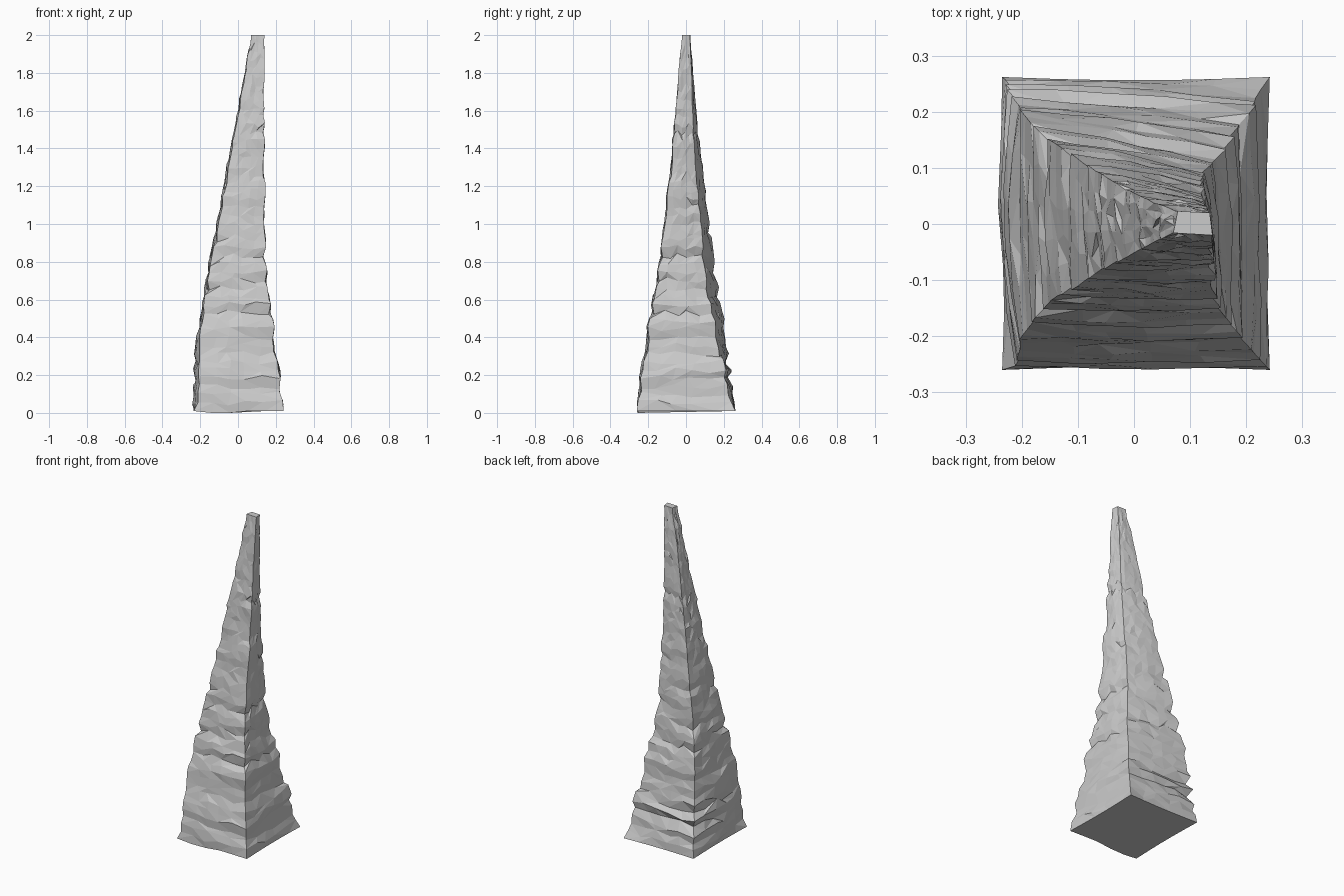
import bpy, bmesh, math, random
from mathutils import Vector

random.seed(7)
cube = bpy.data.objects.get("Cube")
if cube:
    bpy.data.objects.remove(cube)

# Stone material
stone = bpy.data.materials.new("light_grey_stone")
stone.use_nodes = True
colour = (0.6, 0.6, 0.6, 1.0)
stone.diffuse_color = colour
bsdf = next(n for n in stone.node_tree.nodes if n.type == 'BSDF_PRINCIPLED')
bsdf.inputs["Base Color"].default_value = colour
bsdf.inputs["Roughness"].default_value = 0.9

# Cross-sections: height, then front-left, front-right, back-right, back-left corners
# (named by the sides of the front elevation)
SECTIONS = [
    (0.01, (-.235, -.260), (.242, -.260), (.242, .262), (-.235, .262)),
    (0.06, (-.212, -.256), (.236, -.254), (.238, .252), (-.228, .256)),
    (0.20, (-.212, -.245), (.225, -.242), (.222, .218), (-.228, .243)),
    (0.40, (-.204, -.206), (.202, -.213), (.192, .176), (-.214, .219)),
    (0.60, (-.179, -.170), (.170, -.174), (.166, .132), (-.189, .184)),
    (0.80, (-.147, -.135), (.151, -.143), (.128, .097), (-.155, .153)),
    (1.00, (-.104, -.114), (.145, -.118), (.122, .081), (-.114, .127)),
    (1.20, (-.073, -.092), (.146, -.093), (.126, .062), (-.079, .103)),
    (1.40, (-.037, -.072), (.144, -.073), (.126, .046), (-.039, .077)),
    (1.60, (.001, -.052), (.142, -.057), (.127, .036), (-.002, .057)),
    (1.80, (.035, -.033), (.140, -.041), (.131, .031), (.033, .040)),
    (2.00, (.070, -.016), (.140, -.020), (.135, .020), (.078, .023)),
]
LEVELS, SEGS = 46, 5


def corners_at(z):
    """Interpolate the four corners at a height."""
    for low, high in zip(SECTIONS, SECTIONS[1:]):
        if z <= high[0] + 1e-6:
            t = (z - low[0]) / (high[0] - low[0])
            return [Vector(a).lerp(Vector(b), t) for a, b in zip(low[1:], high[1:])]


def ring_points(level):
    """One roughly hewn loop, with chipped corners and gently bulging sides."""
    z = 0.01 + 1.99 * level / LEVELS
    ends = level in (0, LEVELS)
    corners = corners_at(z)
    centre = sum(corners, Vector((0, 0))) / 4
    if not ends:
        corners = [c.lerp(centre, 0.13 * random.random() ** 2) for c in corners]
    points = []
    for side in range(4):
        a, b = corners[side], corners[(side + 1) % 4]
        along = (b - a).normalized()
        outward = Vector((along.y, -along.x))
        for i in range(SEGS):
            t = i / SEGS
            if i and not ends:
                t += random.uniform(-0.25, 0.25) / SEGS
            p = a.lerp(b, t)
            bulge = math.sin(math.pi * t)
            swell = 0.02 if side == 3 and z < 0.4 else 0.006
            if level == 0:
                swell = -0.006
            if level < LEVELS:
                p += outward * (bulge * swell * min(1, (2 - z) * 1.2))
            h = z
            if not ends:
                if i:
                    p += outward * random.uniform(-0.003, 0.003)
                h += random.uniform(-0.016, 0.016)
            elif level == 0 and side == 0 and 0 < i < 3:
                h = 0.0     # worn lip below the front edge
            points.append((p.x, p.y, h))
    return points


# Spire: stacked loops bridged into facets, capped at both ends
bm = bmesh.new()
rings = [[bm.verts.new(p) for p in ring_points(k)] for k in range(LEVELS + 1)]
count = 4 * SEGS
for low, high in zip(rings, rings[1:]):
    for i in range(count):
        j = (i + 1) % count
        quad = [low[i], low[j], high[j], high[i]]
        if random.random() < 0.5:
            bm.faces.new(quad[:3])
            bm.faces.new((quad[0], quad[2], quad[3]))
        else:
            bm.faces.new((quad[0], quad[1], quad[3]))
            bm.faces.new(quad[1:])
bm.faces.new(rings[-1])
bm.faces.new(list(reversed(rings[0])))
bmesh.ops.recalc_face_normals(bm, faces=bm.faces[:])

mesh = bpy.data.meshes.new("stone_spire")
bm.to_mesh(mesh)
bm.free()
mesh.materials.append(stone)
spire = bpy.data.objects.new("stone_spire", mesh)
bpy.context.collection.objects.link(spire)
